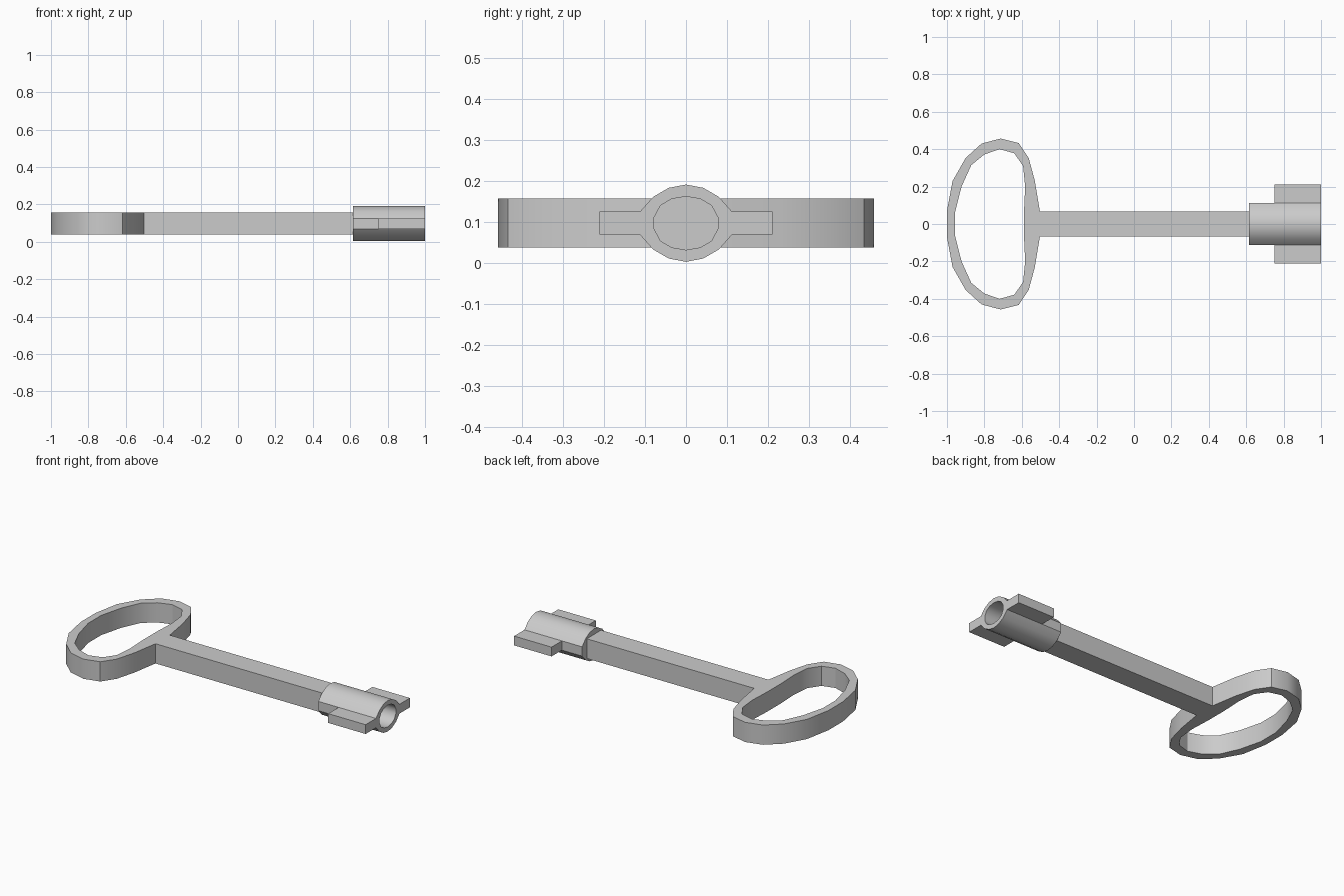
import bpy, bmesh
from math import radians

if "Cube" in bpy.data.objects:
    bpy.data.objects.remove(bpy.data.objects["Cube"])


def finish(bm, name):
    bmesh.ops.recalc_face_normals(bm, faces=bm.faces)
    mesh = bpy.data.meshes.new(name)
    bm.to_mesh(mesh)
    bm.free()
    ob = bpy.data.objects.new(name, mesh)
    bpy.context.collection.objects.link(ob)
    bpy.ops.object.select_all(action='DESELECT')
    ob.select_set(True)
    bpy.context.view_layer.objects.active = ob
    bpy.ops.object.shade_smooth_by_angle(angle=radians(32))
    return ob


def mirrored(half):
    # Closed loop from one half plus its reflection in y
    return half + [(x, -y) for x, y in reversed(half)]


# Oval handle and square shank, one flat outline extruded upwards
outer = mirrored([(-1, .07), (-.97, .23), (-.9, .353), (-.815, .43), (-.713, .457),
                  (-.617, .433), (-.563, .353), (-.53, .23), (-.503, .068)])
inner = mirrored([(-.957, .062), (-.922, .2), (-.87, .315), (-.8, .372), (-.718, .4),
                  (-.64, .378), (-.593, .31), (-.582, .2), (-.588, .066)])
Z0, Z1 = .038, .157
bm = bmesh.new()
o = [bm.verts.new((x, y, Z0)) for x, y in outer]
i = [bm.verts.new((x, y, Z0)) for x, y in inner]
n = len(o)
for k in range(n):
    j = (k + 1) % n
    bm.faces.new((o[k], o[j], i[j], i[k]))
end = [bm.verts.new((.625, y, Z0)) for y in (.068, -.068)]
bm.faces.new((o[n // 2 - 1], end[0], end[1], o[n // 2]))
ext = bmesh.ops.extrude_face_region(bm, geom=bm.faces[:], use_keep_orig=True)
for v in ext["geom"]:
    if isinstance(v, bmesh.types.BMVert):
        v.co.z = Z1
finish(bm, "handle_and_shank")


# Hollow barrel, lofted through oval sections
CZ = .097


def oval(quarter, top):
    q = quarter
    return (q + [(0, top)] + [(-y, z) for y, z in reversed(q)]
            + [(-y, -z) for y, z in q] + [(0, -top)] + [(y, -z) for y, z in reversed(q)])


wall = oval([(.112, .028), (.08, .064), (.042, .086)], .094)
bore = oval([(.078, .013), (.062, .043), (.035, .059)], .065)
bm = bmesh.new()
rings = [[bm.verts.new((x, y, CZ + z)) for y, z in sec] for x, sec in
         ((.615, wall), (.75, wall), (1, wall), (1, bore), (.72, bore))]
n = len(wall)
bits = []
for s, (a, b) in enumerate(zip(rings, rings[1:])):
    for k in range(n):
        j = (k + 1) % n
        f = bm.faces.new((a[k], a[j], b[j], b[k]))
        if s == 1 and k in (n // 2 - 1, n - 1):
            bits.append(f)
bm.faces.new(rings[0])
bm.faces.new(rings[-1])
bmesh.ops.recalc_face_normals(bm, faces=bm.faces)

# Two key bits pulled out of the barrel sides
for f in bits:
    side = 1 if f.calc_center_median().y > 0 else -1
    new = bmesh.ops.extrude_discrete_faces(bm, faces=[f])["faces"][0]
    for v in new.verts:
        v.co.y = side * .211
finish(bm, "barrel_with_bits")
